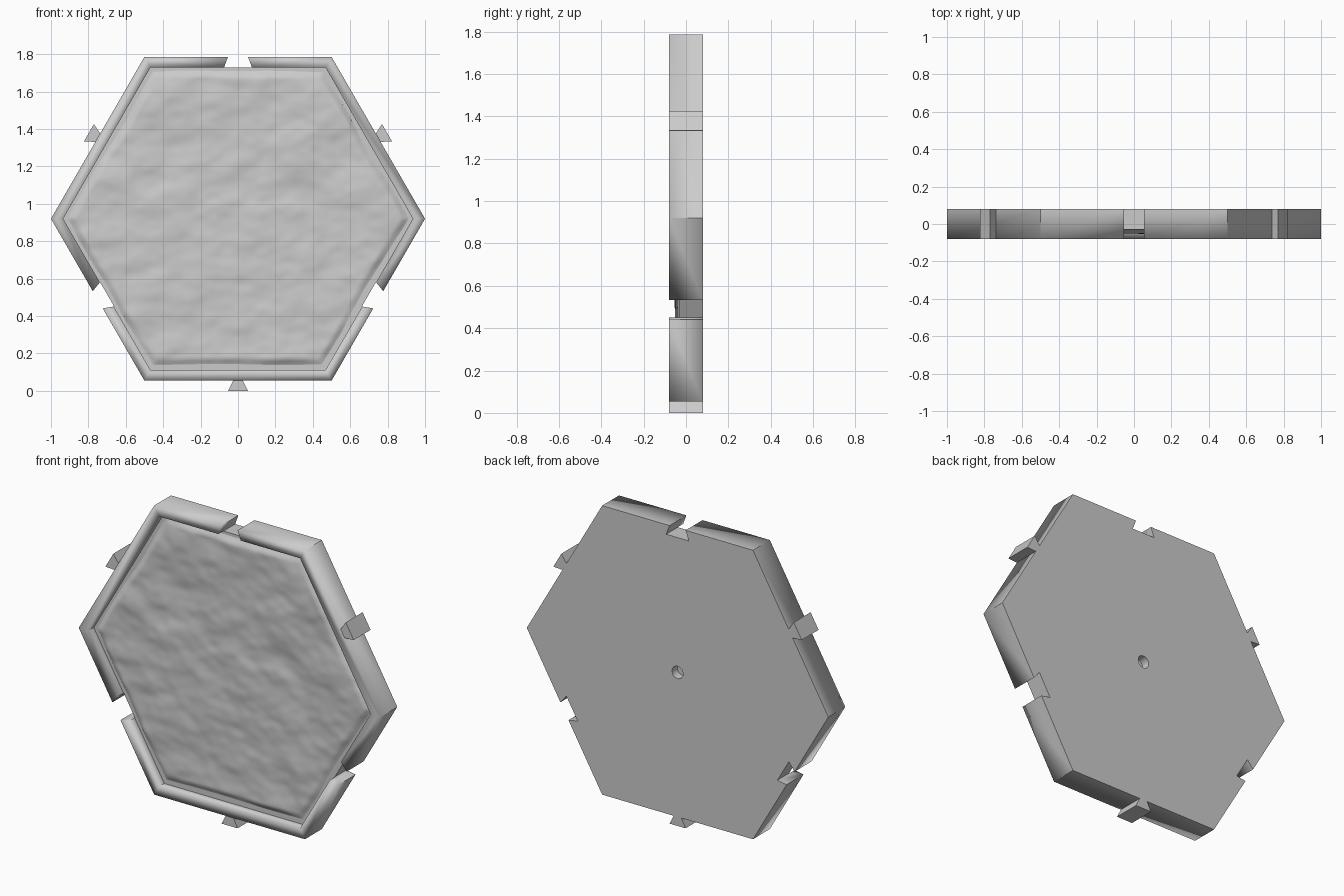
import bpy, bmesh, math
from mathutils import Vector, noise

CENTRE_Z = 0.92
HALF_DEPTH = 0.08
FLOOR_Y = -0.03
APOTHEM = math.cos(math.pi / 6)

cube = bpy.data.objects.get("Cube")
if cube:
    bpy.data.objects.remove(cube, do_unlink=True)


def make_object(name, bm):
    bmesh.ops.recalc_face_normals(bm, faces=bm.faces)
    mesh = bpy.data.meshes.new(name)
    bm.to_mesh(mesh)
    bm.free()
    obj = bpy.data.objects.new(name, mesh)
    bpy.context.collection.objects.link(obj)
    return obj


def select_only(obj):
    bpy.ops.object.select_all(action="DESELECT")
    obj.select_set(True)
    bpy.context.view_layer.objects.active = obj


def hex_turn(name, profile):
    """Turn a (radius, y) profile in six steps and cap both ends."""
    bm = bmesh.new()
    rings = []
    for r, y in profile:
        angles = [i * math.pi / 3 for i in range(6)]
        rings.append([bm.verts.new((r * math.cos(a), y, CENTRE_Z + r * math.sin(a)))
                      for a in angles])
    for a, b in zip(rings, rings[1:]):
        for i in range(6):
            j = (i + 1) % 6
            bm.faces.new((a[i], a[j], b[j], b[i]))
    bm.faces.new(rings[0])
    bm.faces.new(rings[-1])
    return make_object(name, bm)


def dovetail(name, degrees, inner, outer, half_in, half_out, half_depth):
    """Trapezoid prism pointing outwards from the tile centre."""
    a = math.radians(degrees)
    out = Vector((math.cos(a), 0, math.sin(a)))
    side = Vector((-math.sin(a), 0, math.cos(a)))
    centre = Vector((0, 0, CENTRE_Z))
    corners = ((inner, -half_in), (outer, -half_out), (outer, half_out), (inner, half_in))
    bm = bmesh.new()
    face = bm.faces.new([bm.verts.new(centre + out * d + side * s - Vector((0, half_depth, 0)))
                         for d, s in corners])
    new = bmesh.ops.extrude_face_region(bm, geom=[face])["geom"]
    bmesh.ops.translate(bm, vec=(0, 2 * half_depth, 0),
                        verts=[v for v in new if isinstance(v, bmesh.types.BMVert)])
    return make_object(name, bm)


def cut(obj, cutter):
    mod = obj.modifiers.new("cut", "BOOLEAN")
    mod.operation = "DIFFERENCE"
    mod.solver = "EXACT"
    mod.object = cutter
    select_only(obj)
    bpy.ops.object.modifier_apply(modifier=mod.name)
    bpy.data.objects.remove(cutter, do_unlink=True)


# Hexagonal tile with a raised rim around a recessed floor
tile = hex_turn("tile_body", [
    (1.0, HALF_DEPTH), (1.0, -HALF_DEPTH), (0.935, -HALF_DEPTH), (0.935, FLOOR_Y)])

# Dovetail sockets through three sides of the rim
for angle in (90, 210, 330):
    cut(tile, dovetail("socket_cutter", angle, 0.808, 0.886, 0.075, 0.046, 0.1))

# Small round hole in the middle of the back
bm = bmesh.new()
bmesh.ops.create_cone(bm, cap_ends=True, segments=24, radius1=0.037, radius2=0.037, depth=0.1)
hole = make_object("hole_cutter", bm)
hole.rotation_euler.x = math.pi / 2
hole.location = (0, HALF_DEPTH, CENTRE_Z)
bpy.context.view_layer.update()
cut(tile, hole)

# Soft shading on the rim front, crisp edges elsewhere
select_only(tile)
bpy.ops.object.shade_smooth()
for edge in tile.data.edges:
    edge.use_edge_sharp = any(tile.data.vertices[i].co.y > 0.001 - HALF_DEPTH
                              for i in edge.vertices)

# Dovetail tabs on the other three sides
for name, angle in (("left_tab", 30), ("right_tab", 150), ("bottom_tab", 270)):
    dovetail(name, angle, APOTHEM, CENTRE_Z, 0.026, 0.053, HALF_DEPTH)


# Uneven ground whose edge sinks below the recessed floor
def edge_distance(x, z):
    return max(abs(z), abs(x) * APOTHEM + abs(z) / 2)


def ground_y(x, z):
    p = Vector((x * 3, 0.3, z * 4))
    relief = 0.012 * noise.noise(p) + 0.008 * noise.noise(p * 2.2) + 0.003 * noise.noise(p * 5)
    reach = 0.79 + 0.02 * noise.noise(p * 0.8)
    fade = min(1, max(0, (reach - edge_distance(x, z)) / 0.035))
    return max(-0.058, FLOOR_Y + 0.003 - fade * (0.02 + relief))


bm = bmesh.new()
bmesh.ops.create_grid(bm, x_segments=150, y_segments=130, size=1)
for v in bm.verts:
    x, z = v.co.x * 0.93, v.co.y * 0.81
    v.co = (x, ground_y(x, z), z)
outside = [v for v in bm.verts if edge_distance(v.co.x, v.co.z) > 0.804]
bmesh.ops.delete(bm, geom=outside, context="VERTS")
bmesh.ops.translate(bm, verts=bm.verts, vec=(0, 0, CENTRE_Z))
ground = make_object("ground_surface", bm)
if ground.data.polygons[len(ground.data.polygons) // 2].normal.y > 0:
    ground.data.flip_normals()
select_only(ground)
bpy.ops.object.shade_smooth()
